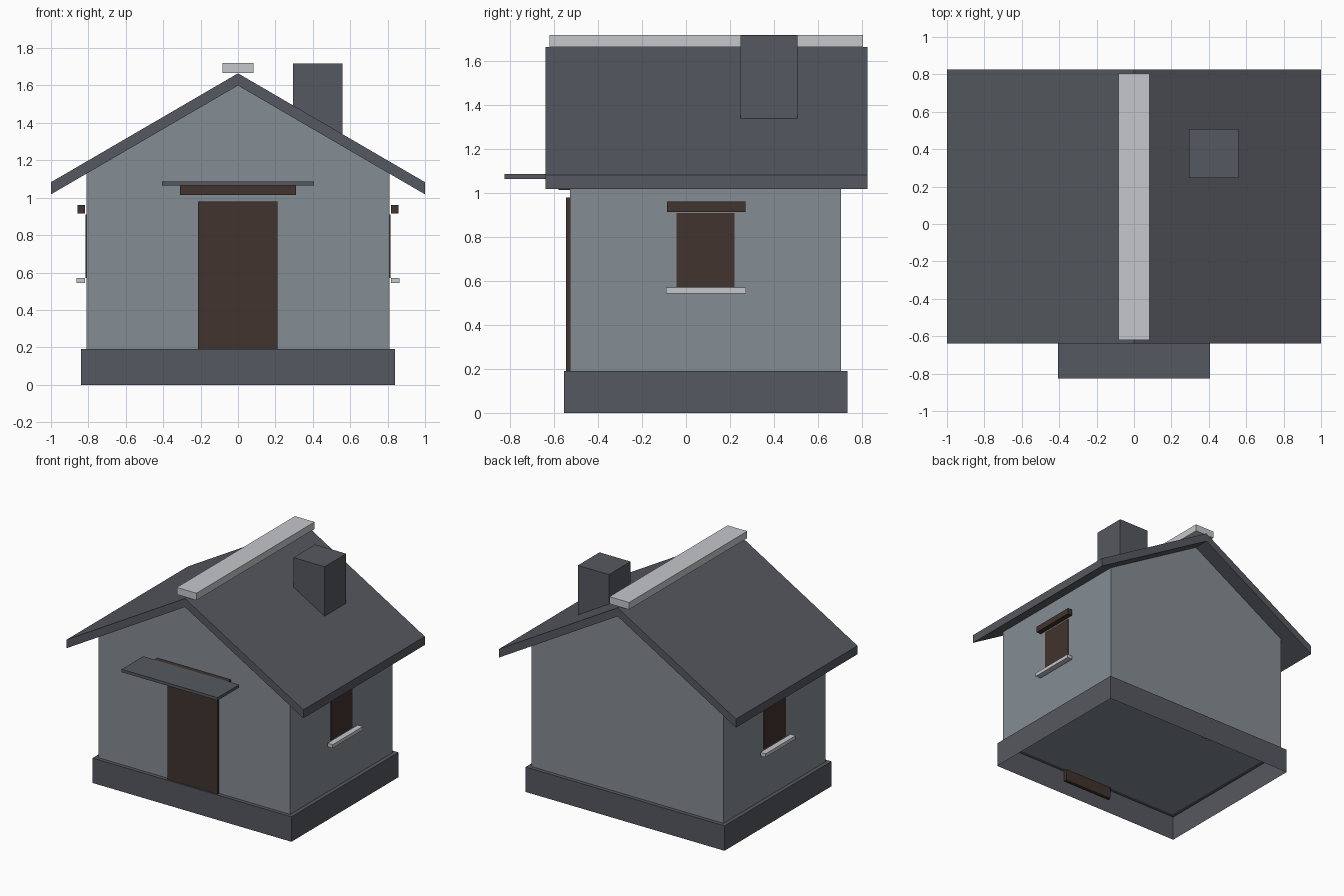
import bpy
import bmesh

cube = bpy.data.objects.get("Cube")
if cube:
    bpy.data.objects.remove(cube, do_unlink=True)


def material(name, rgb):
    mat = bpy.data.materials.new(name)
    mat.use_nodes = True
    mat.diffuse_color = (*rgb, 1)
    mat.node_tree.nodes["Principled BSDF"].inputs["Base Color"].default_value = (*rgb, 1)
    return mat


slate = material("dark slate", (0.091, 0.098, 0.115))
plaster = material("grey plaster", (0.235, 0.266, 0.296))
stone = material("pale stone", (0.558, 0.571, 0.597))
wood = material("dark wood", (0.053, 0.033, 0.026))


def prism(name, profile, y0, y1, mat, open_bottom=False):
    """Extrude an x-z profile along y."""
    bm = bmesh.new()
    face = bm.faces.new([bm.verts.new((x, y0, z)) for x, z in profile])
    result = bmesh.ops.extrude_face_region(bm, geom=[face], use_keep_orig=True)
    verts = [g for g in result["geom"] if isinstance(g, bmesh.types.BMVert)]
    bmesh.ops.translate(bm, verts=verts, vec=(0, y1 - y0, 0))
    bmesh.ops.recalc_face_normals(bm, faces=bm.faces[:])
    if open_bottom:
        floor = [f for f in bm.faces if f.normal.z < -0.9]
        bmesh.ops.delete(bm, geom=floor, context="FACES_ONLY")
    mesh = bpy.data.meshes.new(name)
    bm.to_mesh(mesh)
    bm.free()
    mesh.materials.append(mat)
    obj = bpy.data.objects.new(name, mesh)
    bpy.context.collection.objects.link(obj)
    return obj


def box(name, x, y, z, mat, **options):
    profile = [(x[0], z[0]), (x[1], z[0]), (x[1], z[1]), (x[0], z[1])]
    return prism(name, profile, y[0], y[1], mat, **options)


# Hollow plinth and gabled walls
box("plinth", (-0.84, 0.84), (-0.555, 0.735), (0, 0.19), slate, open_bottom=True)
prism("walls", [(-0.81, 0.19), (0.81, 0.19), (0.81, 1.13), (0, 1.6), (-0.81, 1.13)],
      -0.527, 0.705, plaster)

# Roof, ridge cap and chimney
prism("roof", [(-1, 1.018), (0, 1.6), (1, 1.018), (1, 1.083), (0, 1.665), (-1, 1.083)],
      -0.64, 0.825, slate)
box("ridge_cap", (-0.083, 0.083), (-0.62, 0.805), (1.666, 1.72), stone)
box("chimney", (0.295, 0.558), (0.247, 0.508), (1.32, 1.718), slate)

# Front door with its beam and canopy
box("door", (-0.213, 0.21), (-0.545, -0.52), (0.1, 0.98), wood)
box("door_beam", (-0.31, 0.31), (-0.58, -0.52), (1.015, 1.085), wood)
box("door_canopy", (-0.405, 0.405), (-0.825, -0.565), (1.065, 1.087), slate)

# One window on each side wall
for side, s in (("left", 1), ("right", -1)):
    box(side + "_window", (s * 0.8, s * 0.815), (-0.043, 0.22), (0.572, 0.91), wood)
    box(side + "_window_lintel", (s * 0.817, s * 0.857), (-0.087, 0.27), (0.915, 0.962), wood)
    box(side + "_window_sill", (s * 0.819, s * 0.863), (-0.09, 0.273), (0.543, 0.57), stone)
